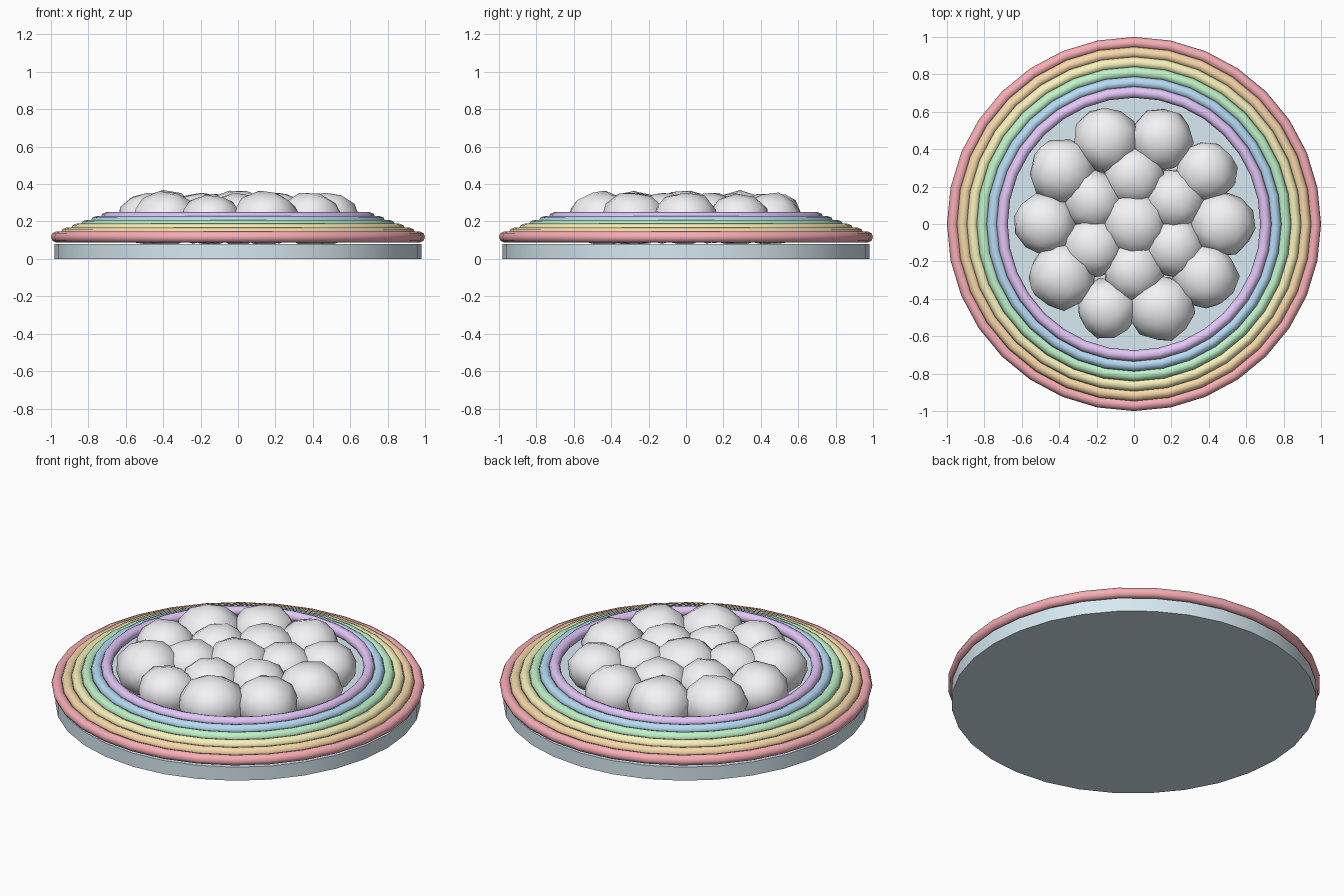
import bpy, random
from math import cos, sin, pi, radians
from mathutils import Vector, Euler

if "Cube" in bpy.data.objects:
    bpy.data.objects.remove(bpy.data.objects["Cube"])

random.seed(4)


def material(name, rgb):
    m = bpy.data.materials.new(name)
    m.diffuse_color = (*rgb, 1)
    m.use_nodes = True
    m.node_tree.nodes["Principled BSDF"].inputs["Base Color"].default_value = m.diffuse_color
    return m


def finish(name, mat, angle=40):
    ob = bpy.context.object
    ob.name = name
    ob.data.materials.append(mat)
    bpy.ops.object.shade_smooth_by_angle(angle=radians(angle))
    return ob


# Sky-blue base disc
bpy.ops.mesh.primitive_cylinder_add(vertices=32, radius=0.98, depth=0.08, location=(0, 0, 0.04))
finish("base_disc", material("sky_blue", (0.68, 0.82, 0.89)))

# Stepped rainbow rings, outermost and lowest first
colours = [
    ("red", (0.93, 0.42, 0.46)), ("orange", (0.93, 0.69, 0.40)),
    ("yellow", (0.94, 0.88, 0.50)), ("green", (0.52, 0.89, 0.58)),
    ("blue", (0.47, 0.71, 0.91)), ("purple", (0.77, 0.56, 0.93)),
]
for i, (name, rgb) in enumerate(colours):
    bpy.ops.mesh.primitive_torus_add(major_segments=32, minor_segments=8,
                                     major_radius=0.97 - 0.053 * i, minor_radius=0.03,
                                     location=(0, 0, 0.117 + 0.0205 * i))
    finish(name + "_ring", material(name, rgb), 60)

# Cloud puffs: slightly irregular, flattened low-poly balls
white = material("cloud_white", (0.9, 0.9, 0.93))


def puff(name, x, y, z, r, height):
    bpy.ops.mesh.primitive_ico_sphere_add(subdivisions=2, radius=1, location=(x, y, z))
    ob = finish(name, white, 80)
    turn = Euler([random.uniform(0, 2 * pi) for _ in range(3)]).to_matrix()
    for v in ob.data.vertices:
        p = turn @ v.co * random.uniform(0.96, 1.05)
        v.co = Vector((p.x * r, p.y * r, p.z * height))


# Outer circle of ten puffs
outer_radii = [0.175, 0.165, 0.17, 0.175, 0.18, 0.17, 0.18, 0.16, 0.18, 0.175]
for i, r in enumerate(outer_radii):
    a = i * 2 * pi / 10
    puff(f"outer_puff_{i}", 0.475 * cos(a), 0.475 * sin(a), 0.215, r, r * 0.82)

# Inner circle of six puffs and the centre puff
for i in range(6):
    a = pi / 6 + i * pi / 3
    puff(f"inner_puff_{i}", 0.25 * cos(a), 0.25 * sin(a), 0.22, 0.165, 0.135)
puff("centre_puff", 0, 0, 0.225, 0.18, 0.147)
